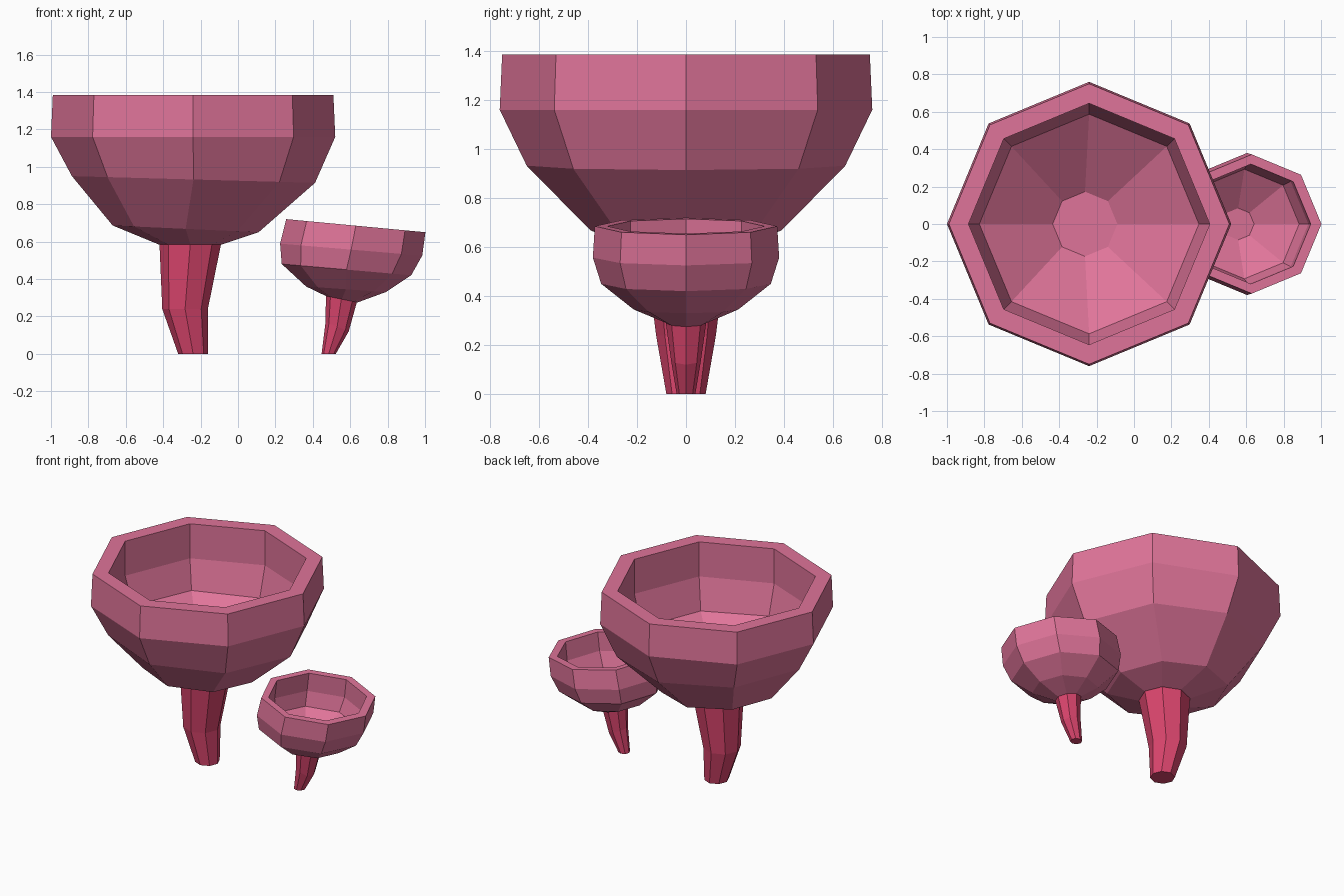
import bpy
import math

SIDES = 8

cube = bpy.data.objects.get("Cube")
if cube:
    bpy.data.objects.remove(cube, do_unlink=True)


def make_material(name, color):
    mat = bpy.data.materials.new(name)
    mat.use_nodes = True
    mat.diffuse_color = color
    mat.node_tree.nodes["Principled BSDF"].inputs["Base Color"].default_value = color
    return mat


def loft(name, rings, mat):
    """Skin faceted rings, each (centre x, centre z, radius, drop towards +x)."""
    verts, faces = [], []
    for cx, cz, radius, drop in rings:
        for i in range(SIDES):
            a = math.tau * i / SIDES
            verts.append((cx + radius * math.cos(a), radius * math.sin(a),
                          cz - drop * math.cos(a)))
    for k in range(len(rings) - 1):
        for i in range(SIDES):
            j = (i + 1) % SIDES
            low, high = k * SIDES, (k + 1) * SIDES
            faces.append((low + i, low + j, high + j, high + i))
    last = (len(rings) - 1) * SIDES
    faces.append(tuple(reversed(range(SIDES))))
    faces.append(tuple(range(last, last + SIDES)))
    mesh = bpy.data.meshes.new(name)
    mesh.from_pydata(verts, [], faces)
    mesh.materials.append(mat)
    obj = bpy.data.objects.new(name, mesh)
    bpy.context.collection.objects.link(obj)
    return obj


pink = make_material("cup pink", (0.74, 0.175, 0.32, 1))
red = make_material("stem red", (0.71, 0.06, 0.155, 1))

# Large mushroom: outer wall upwards, over the rim, down to the inner floor
loft("large_cup", [
    (-0.255, 0.585, 0.17, 0.0),
    (-0.28, 0.668, 0.39, 0.018),
    (-0.238, 0.932, 0.65, 0.018),
    (-0.24, 1.16, 0.76, 0.0),
    (-0.24, 1.385, 0.75, 0.0),
    (-0.24, 1.385, 0.645, 0.0),
    (-0.24, 1.14, 0.645, 0.0),
    (-0.24, 0.93, 0.587, 0.012),
    (-0.262, 0.66, 0.173, 0.0),
], pink)
loft("large_stem", [
    (-0.24, 0.0, 0.08, 0.0),
    (-0.283, 0.24, 0.122, 0.0),
    (-0.255, 0.59, 0.165, 0.0),
], red)

# Small leaning mushroom
loft("small_cup", [
    (0.555, 0.292, 0.085, 0.017),
    (0.577, 0.345, 0.213, 0.015),
    (0.58, 0.45, 0.346, 0.03),
    (0.605, 0.557, 0.38, 0.032),
    (0.63, 0.685, 0.372, 0.035),
    (0.625, 0.685, 0.32, 0.03),
    (0.61, 0.555, 0.322, 0.03),
    (0.59, 0.455, 0.293, 0.028),
    (0.557, 0.328, 0.085, 0.016),
], pink)
loft("small_stem", [
    (0.485, 0.0, 0.038, 0.0),
    (0.53, 0.145, 0.062, 0.025),
    (0.553, 0.295, 0.083, 0.017),
], red)
